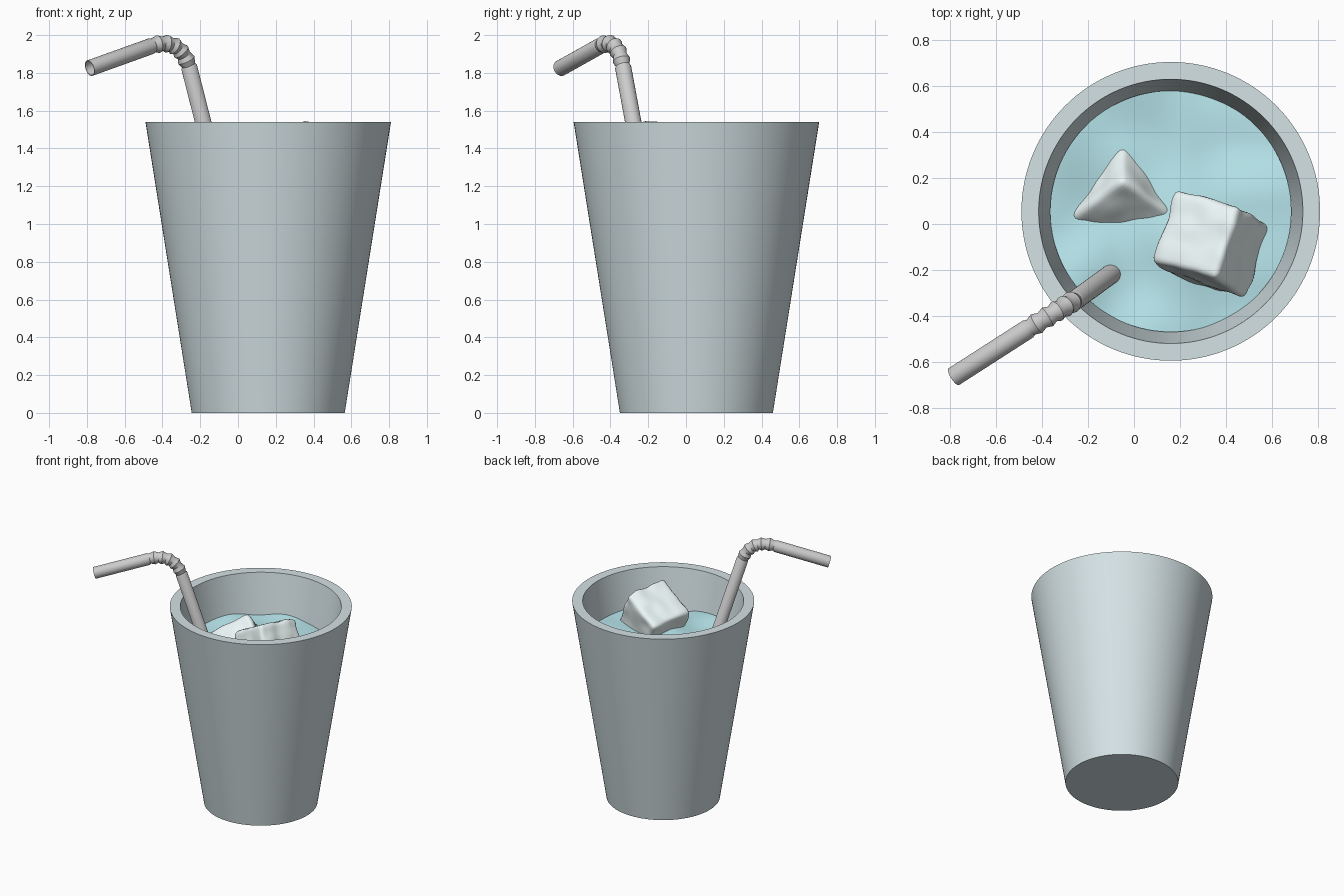
import bpy, bmesh, math
from mathutils import Vector, noise

if "Cube" in bpy.data.objects:
    bpy.data.objects.remove(bpy.data.objects["Cube"])

CENTRE = Vector((0.16, 0.055, 0))


def material(name, rgb):
    m = bpy.data.materials.new(name)
    m.diffuse_color = (*rgb, 1)
    m.use_nodes = True
    m.node_tree.nodes["Principled BSDF"].inputs["Base Color"].default_value = m.diffuse_color
    return m


def finish(name, bm, mat=None, angle=40):
    bmesh.ops.recalc_face_normals(bm, faces=bm.faces)
    me = bpy.data.meshes.new(name)
    bm.to_mesh(me)
    bm.free()
    ob = bpy.data.objects.new(name, me)
    bpy.context.collection.objects.link(ob)
    if mat:
        me.materials.append(mat)
    bpy.ops.object.select_all(action='DESELECT')
    ob.select_set(True)
    bpy.context.view_layer.objects.active = ob
    bpy.ops.object.shade_smooth_by_angle(angle=math.radians(angle))
    return ob


def bridge(bm, a, b):
    n = len(a)
    for i in range(n):
        j = (i + 1) % n
        bm.faces.new((a[i], a[j], b[j], b[i]))


def lathe(profile, segments, height=lambda p: 0):
    """Rings of (radius, z) around CENTRE, capped at both ends."""
    bm = bmesh.new()
    rings = []
    for r, z in profile:
        ring = []
        for i in range(segments):
            a = math.tau * i / segments
            p = CENTRE + Vector((r * math.cos(a), r * math.sin(a), z))
            if z > 1:
                p.z += height(p)
            ring.append(bm.verts.new(p))
        rings.append(ring)
    for a, b in zip(rings, rings[1:]):
        bridge(bm, a, b)
    bm.faces.new(rings[0])
    bm.faces.new(rings[-1])
    return bm


# Tapered cup with thick wall and floor
cup_mat = material("cup_grey_blue", (0.66, 0.76, 0.78))
finish("cup", lathe([(0.405, 0), (0.65, 1.54), (0.575, 1.54), (0.345, 0.09)], 128), cup_mat)

# Liquid filling the cup, with a gently rippled surface
def ripple(p):
    return 0.04 * noise.noise(p * 3.6 + Vector((2.3, 0.7, 0)))


liquid_mat = material("liquid_blue", (0.48, 0.80, 0.85))
surface = [(0.525 * (1 - k / 24), 1.235) for k in range(24)]
finish("liquid", lathe([(0.343, 0.095)] + surface, 96, ripple), liquid_mat)

# Rounded, slightly uneven ice cubes, placed by top corner and edge directions
ice_mat = material("ice_white", (0.84, 0.93, 0.93))


def ice_cube(name, corner, axes, size, seed):
    ax = [Vector(a).normalized() * size for a in axes]
    bm = bmesh.new()
    bmesh.ops.create_cube(bm, size=1)
    bmesh.ops.bevel(bm, geom=bm.edges[:], offset=0.08, segments=3, profile=0.5, affect='EDGES')
    bmesh.ops.subdivide_edges(bm, edges=[e for e in bm.edges if e.calc_length() > 0.5],
                              cuts=13, use_grid_fill=True)
    for v in bm.verts:
        u = v.co.copy()
        u *= 1 + 0.07 * noise.noise(u * 3.5 + Vector((seed, seed, 0)))
        v.co = Vector(corner) + sum((a * (c + 0.5) for a, c in zip(ax, u)), Vector())
    finish(name, bm, ice_mat, 60)


ice_cube("ice_cube_large", (0.355, -0.235, 1.56),
         [(0.10, 0.30, -0.04), (-0.27, 0.07, -0.154), (0.13, -0.09, -0.277)], 0.335, 1.7)
ice_cube("ice_cube_small", (-0.05, 0.19, 1.385),
         [(0, 0.688, -0.726), (-0.694, -0.523, -0.495), (0.719, -0.504, -0.478)], 0.33, 5.2)

# Bendy straw: straight stem, ridged elbow, straight mouth end
stem = Vector((0.18, -0.015, 0.11))
p1 = Vector((-0.262, -0.335, 1.84))
q = Vector((-0.315, -0.366, 1.99))
p2 = Vector((-0.45, -0.45, 1.945))
mouth = Vector((-0.785, -0.665, 1.825))
RIDGES = 5
path = [(stem, 0.043), (p1 - (q - p1).normalized() * 0.01, 0.043)]
for k in range(2 * RIDGES + 1):
    t = k / (2 * RIDGES)
    p = p1 * (1 - t) ** 2 + q * 2 * t * (1 - t) + p2 * t * t
    path.append((p, 0.047 if k % 2 else 0.037))
path += [(p2 + (p2 - q).normalized() * 0.015, 0.043), (mouth, 0.043)]

side = (p1 - q).cross(p2 - q).normalized()
bm = bmesh.new()
outer, inner = [], []
for i, (p, r) in enumerate(path):
    before, after = path[max(i - 1, 0)][0], path[min(i + 1, len(path) - 1)][0]
    tangent = (after - p).normalized() if i == 0 else (p - before).normalized()
    if 0 < i < len(path) - 1:
        tangent = (tangent + (after - p).normalized()).normalized()
    u = (side - tangent * side.dot(tangent)).normalized()
    w = tangent.cross(u)
    for rings, rad in ((outer, r), (inner, min(r, 0.043) - 0.004)):
        rings.append([bm.verts.new(p + rad * (u * math.cos(math.tau * k / 32) + w * math.sin(math.tau * k / 32)))
                      for k in range(32)])
loop = outer + inner[::-1]
for a, b in zip(loop, loop[1:] + loop[:1]):
    bridge(bm, a, b)
finish("straw", bm, None, 35)
